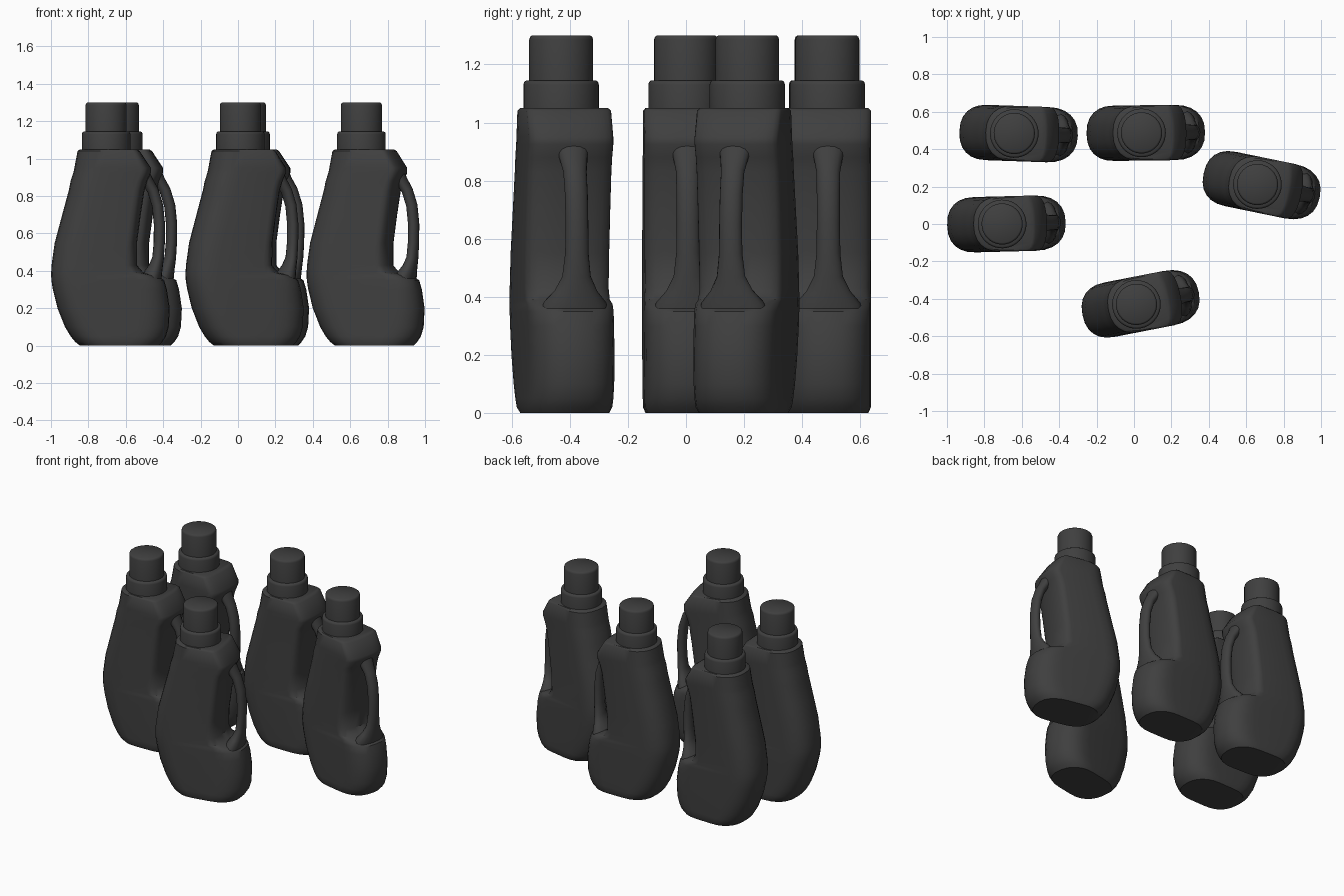
import bpy
import bmesh
from math import cos, sin, pi, radians
from mathutils import Matrix, Vector

old = bpy.data.objects.get("Cube")
if old:
    bpy.data.objects.remove(old, do_unlink=True)

# One dark plastic for everything
COLOUR = (0.05, 0.05, 0.05, 1)
plastic = bpy.data.materials.new("dark grey plastic")
plastic.use_nodes = True
plastic.diffuse_color = COLOUR
shader = plastic.node_tree.nodes["Principled BSDF"]
shader.inputs["Base Color"].default_value = COLOUR
shader.inputs["Roughness"].default_value = 0.6


def loft(name, rings):
    """Skin a list of equal-length point rings into a closed mesh."""
    bm = bmesh.new()
    loops = [[bm.verts.new(p) for p in ring] for ring in rings]
    count = len(loops[0])
    for low, high in zip(loops, loops[1:]):
        for i in range(count):
            j = (i + 1) % count
            bm.faces.new((low[i], low[j], high[j], high[i]))
    bm.faces.new(loops[0][::-1])
    bm.faces.new(loops[-1])
    bmesh.ops.recalc_face_normals(bm, faces=bm.faces)
    mesh = bpy.data.meshes.new(name)
    bm.to_mesh(mesh)
    bm.free()
    mesh.materials.append(plastic)
    return mesh


def signed_power(value, power):
    return (abs(value) ** power) * (1 if value >= 0 else -1)


def body_ring(z, left, right, right_round, half_width):
    """Flat-sided section with a rounded left and right end."""
    left_round = min(0.15, (right - left) / 2)
    ring = []
    steps = 12
    for side in (1, -1):
        rounding = right_round if side > 0 else left_round
        middle = right - rounding if side > 0 else left + left_round
        for i in range(steps + 1):
            a = -pi / 2 + pi * i / steps
            x = middle + side * rounding * signed_power(cos(a), 0.85)
            y = side * half_width * signed_power(sin(a), 0.85)
            ring.append(Vector((x, y, z)))
    return ring


# Body: height, left edge, right edge, right-end rounding
BODY = [
    (0, -.14, .28, .16), (.02, -.165, .3, .17), (.05, -.19, .32, .17),
    (.1, -.22, .335, .17), (.2, -.26, .34, .17), (.3, -.285, .325, .16),
    (.35, -.293, .31, .15), (.375, -.294, .27, .12), (.39, -.294, .2, .09),
    (.43, -.292, .165, .07), (.55, -.275, .165, .06), (.7, -.235, .185, .06),
    (.83, -.2, .205, .06), (.88, -.19, .22, .06), (.925, -.175, .24, .06),
    (.95, -.17, .24, .06), (1.04, -.153, .18, .04), (1.05, -.14, .165, .04),
]
body_mesh = loft("body", [
    body_ring(*row, 0.14 if row[0] in (0, 1.05) else 0.148) for row in BODY])

# Handle: centre x, height, half depth, half width
HANDLE = [
    (.19, .95, .03, .07), (.22, .88, .032, .05), (.25, .83, .03, .041),
    (.275, .75, .03, .04), (.285, .65, .03, .04), (.284, .55, .03, .041),
    (.278, .47, .031, .05), (.265, .42, .038, .075), (.25, .38, .05, .11),
    (.23, .33, .06, .12),
]
handle_rings = []
for i, (x, z, depth, width) in enumerate(HANDLE):
    before = HANDLE[max(i - 1, 0)]
    after = HANDLE[min(i + 1, len(HANDLE) - 1)]
    along = Vector((after[0] - before[0], 0, after[1] - before[1])).normalized()
    across = Vector((-along.z, 0, along.x))
    handle_rings.append([
        Vector((x, 0, z)) + across * depth * cos(t) + Vector((0, width * sin(t), 0))
        for t in (2 * pi * k / 16 for k in range(16))])
handle_mesh = loft("handle", handle_rings)


def turned(name, profile, sides=40):
    """Turn a radius and height profile around the cap axis."""
    return loft(name, [
        [Vector((r * cos(2 * pi * k / sides), r * sin(2 * pi * k / sides), z))
         for k in range(sides)] for r, z in profile])


# Collar and screw cap
collar_mesh = turned("collar", [(.13, 1.03), (.13, 1.13), (.127, 1.14), (.12, 1.145)])
cap_mesh = turned("cap", [(.11, 1.13), (.11, 1.285), (.107, 1.295), (.1, 1.3)])

# Five bottles: cap axis x, y and turn in degrees
BOTTLES = [
    (-.705, 0, 1.5), (-.64, .484, -2), (.04, .487, .7),
    (.66, .211, -11.6), (.013, -.43, 11),
]
PARTS = {"body": body_mesh, "handle": handle_mesh,
         "collar": collar_mesh, "cap": cap_mesh}
bpy.ops.object.select_all(action="DESELECT")
for number, (x, y, turn) in enumerate(BOTTLES, 1):
    for part, mesh in PARTS.items():
        obj = bpy.data.objects.new(f"bottle_{number}_{part}", mesh)
        bpy.context.collection.objects.link(obj)
        obj.matrix_world = (Matrix.Translation((x, y, 0))
                            @ Matrix.Rotation(radians(turn), 4, "Z"))
        if number == 1:
            obj.select_set(True)
            bpy.context.view_layer.objects.active = obj

# Smooth the shared meshes once
bpy.ops.object.shade_smooth_by_angle(angle=radians(40))
